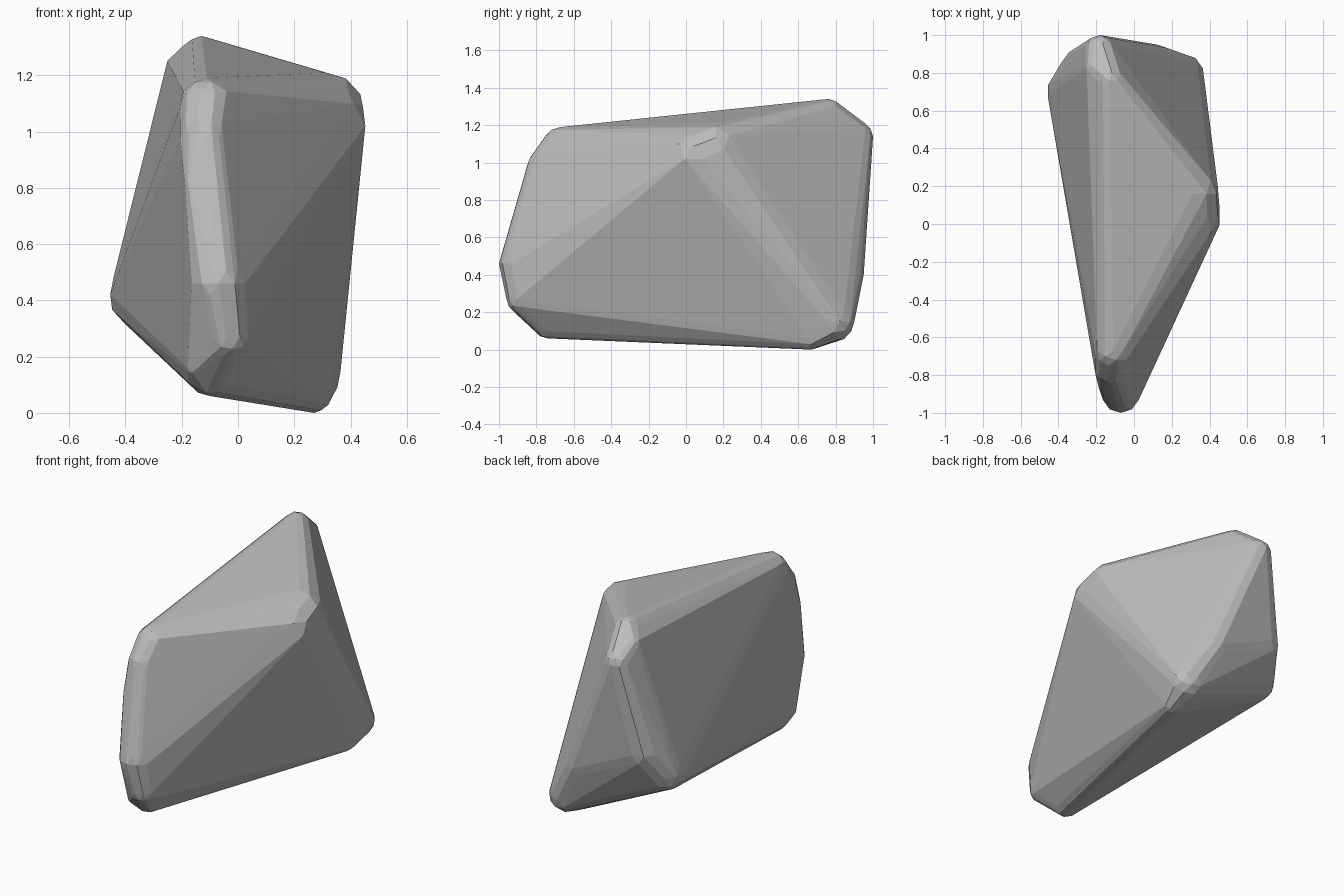
import bpy
import bmesh
from mathutils import Matrix

# Remove the default cube
default = bpy.data.objects.get("Cube")
if default:
    bpy.data.objects.remove(default, do_unlink=True)

# Worn corners: centre and rounding radius
CORNERS = {
    "back_peak": ((-0.13, 0.76, 1.26), 0.08),
    "back_peak_side": ((-0.2, 0.82, 1.22), 0.06),
    "back_peak_rear": ((-0.18, 0.92, 1.14), 0.08),
    "back_left_foot": ((-0.34, 0.7, 0.42), 0.12),
    "back_left_edge": ((-0.28, 0.82, 0.58), 0.11),
    "back_right_foot": ((0.26, 0.79, 0.15), 0.11),
    "back_right_sole": ((0.27, 0.67, 0.06), 0.06),
    "back_swell": ((0.12, 0.86, 0.4), 0.09),
    "right_shoulder_front": ((0.31, 0.04, 1.02), 0.15),
    "right_shoulder_rear": ((0.31, 0.16, 1.07), 0.14),
    "front_top": ((-0.11, -0.67, 1.09), 0.1),
    "front_brow": ((-0.12, -0.76, 0.98), 0.09),
    "front_edge": ((-0.16, -0.85, 0.82), 0.03),
    "front_nose": ((-0.07, -0.9, 0.46), 0.1),
    "front_chin": ((-0.04, -0.88, 0.27), 0.08),
    "front_foot": ((-0.1, -0.74, 0.14), 0.08),
    "front_foot_edge": ((-0.15, -0.82, 0.16), 0.03),
}


def add_worn_corner(bm, centre, radius):
    """Add a faceted ball that rounds off one corner."""
    bmesh.ops.create_icosphere(
        bm, subdivisions=2, radius=radius, matrix=Matrix.Translation(centre))


def wrap_in_hull(bm):
    """Stretch a skin over all corners and drop everything inside it."""
    bmesh.ops.delete(bm, geom=bm.edges[:], context="EDGES_FACES")
    bmesh.ops.convex_hull(bm, input=bm.verts[:])
    loose = [v for v in bm.verts if not v.link_faces]
    bmesh.ops.delete(bm, geom=loose, context="VERTS")
    bmesh.ops.recalc_face_normals(bm, faces=bm.faces[:])


# Stone colour
stone = bpy.data.materials.new("grey_stone")
stone.use_nodes = True
colour = (0.5, 0.5, 0.5, 1.0)
stone.diffuse_color = colour
shader = stone.node_tree.nodes["Principled BSDF"]
shader.inputs["Base Color"].default_value = colour
shader.inputs["Roughness"].default_value = 0.9

# Boulder
bm = bmesh.new()
for centre, radius in CORNERS.values():
    add_worn_corner(bm, centre, radius)
wrap_in_hull(bm)
mesh = bpy.data.meshes.new("boulder")
bm.to_mesh(mesh)
bm.free()
mesh.materials.append(stone)
boulder = bpy.data.objects.new("boulder", mesh)
bpy.context.collection.objects.link(boulder)
